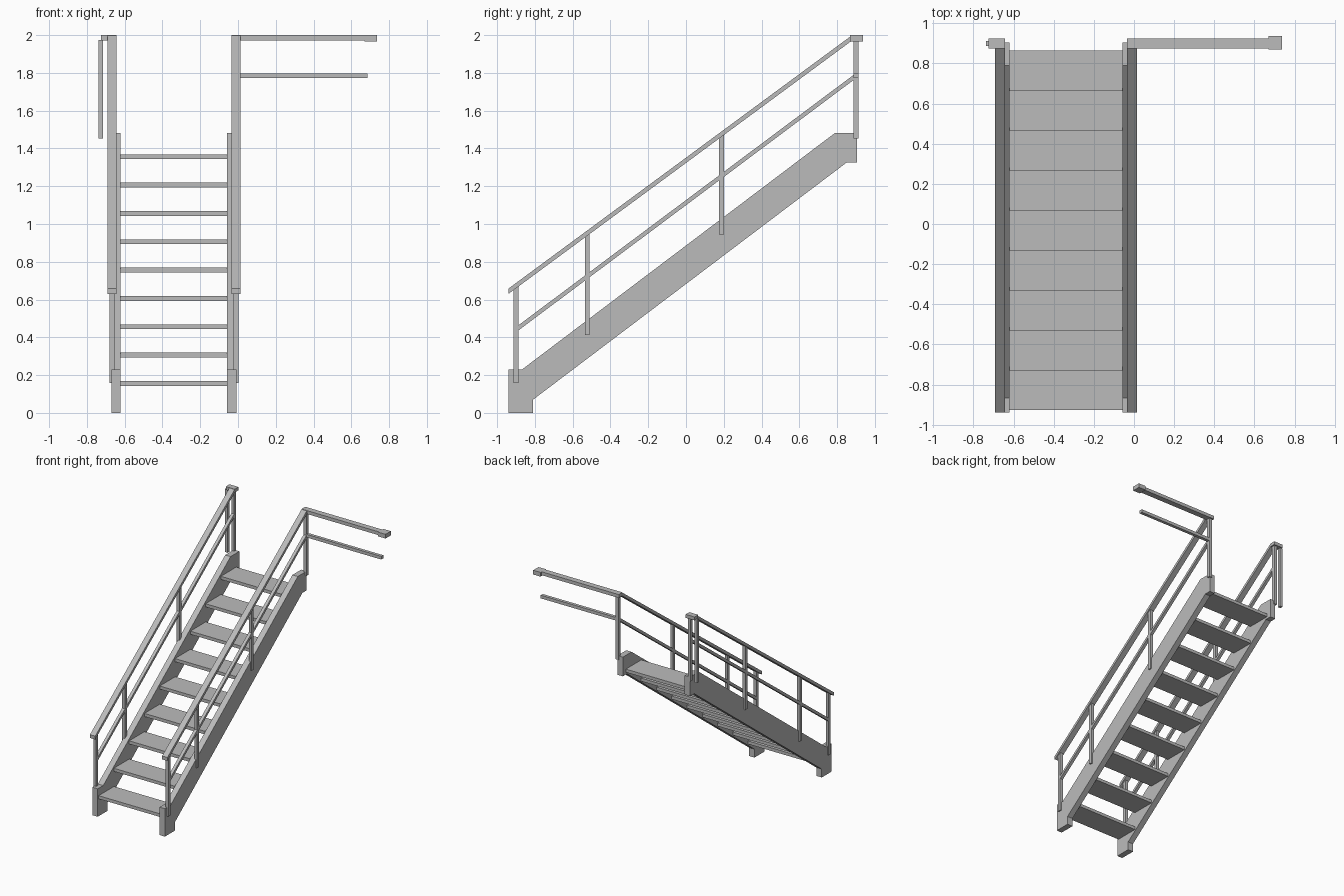
import bpy
import bmesh
from mathutils import Vector

cube = bpy.data.objects.get("Cube")
if cube:
    bpy.data.objects.remove(cube, do_unlink=True)

# One painted steel colour
steel = bpy.data.materials.new("grey_steel")
steel.use_nodes = True
colour = (0.5, 0.5, 0.5, 1)
steel.diffuse_color = colour
steel.node_tree.nodes["Principled BSDF"].inputs["Base Color"].default_value = colour


def extrude_x(name, profile, x0, x1):
    """Extrude a (y, z) outline between two x positions."""
    bm = bmesh.new()
    face = bm.faces.new([bm.verts.new((x0, y, z)) for y, z in profile])
    grown = bmesh.ops.extrude_face_region(bm, geom=[face])["geom"]
    verts = [v for v in grown if isinstance(v, bmesh.types.BMVert)]
    bmesh.ops.translate(bm, vec=Vector((x1 - x0, 0, 0)), verts=verts)
    bmesh.ops.recalc_face_normals(bm, faces=bm.faces[:])
    mesh = bpy.data.meshes.new(name)
    bm.to_mesh(mesh)
    bm.free()
    mesh.materials.append(steel)
    obj = bpy.data.objects.new(name, mesh)
    bpy.context.collection.objects.link(obj)
    return obj


def box(name, x0, x1, y0, y1, z0, z1):
    return extrude_x(name, [(y0, z0), (y1, z0), (y1, z1), (y0, z1)], x0, x1)


def sloped_bar(name, x, width, start, end, height):
    """Bar with plumb-cut ends; start and end lie on its top edge."""
    (y0, z0), (y1, z1) = start, end
    outline = [(y0, z0 - height), (y1, z1 - height), (y1, z1), (y0, z0)]
    return extrude_x(name, outline, x - width / 2, x + width / 2)


CENTRE = -0.339      # middle of the flight in x
INNER, OUTER = 0.282, 0.331
POST, RAIL = 0.026, 0.048
RAIL_X = 0.329
TOP_Y = 0.899

# Treads
RISE, GOING = 0.15, 0.199
for i in range(9):
    y, z = -0.928 + GOING * i, 0.143 + RISE * i
    box(f"tread_{i + 1}", CENTRE - INNER, CENTRE + INNER, y, y + 0.2, z, z + 0.026)

stringer_outline = [
    (-0.94, 0), (-0.811, 0), (-0.811, 0.069), (0.85, 1.325),
    (0.904, 1.325), (0.904, 1.483), (0.79, 1.483), (-0.868, 0.23), (-0.94, 0.23)]

# Post position along the flight, foot height and head height
posts = [(-0.899, 0.157, 0.672), (-0.523, 0.413, 0.948),
         (0.187, 0.945, 1.47), (TOP_Y, 1.453, 1.975)]

# Matching stringer, posts and sloping rails on each side
for side, sign in (("right", -1), ("left", 1)):
    a, b = sorted((CENTRE + sign * INNER, CENTRE + sign * OUTER))
    extrude_x(f"{side}_stringer", stringer_outline, a, b)
    x = CENTRE + sign * RAIL_X
    h = POST / 2
    for n, (y, foot, head) in enumerate(posts):
        box(f"{side}_post_{n + 1}", x - h, x + h, y - h, y + h, foot, head)
    sloped_bar(f"{side}_handrail", x, RAIL, (-0.94, 0.658), (0.88, 2.0), 0.028)
    sloped_bar(f"{side}_mid_rail", x, POST, (-0.895, 0.458), (TOP_Y, 1.798), 0.027)

# Level landing rail running out on the left, with its end block
box("landing_handrail", CENTRE + RAIL_X - RAIL / 2, 0.675, 0.876, 0.924, 1.972, 2.0)
box("landing_rail_end_block", 0.67, 0.737, 0.869, 0.938, 1.965, 2.0)
box("landing_mid_rail", CENTRE + RAIL_X, 0.686, TOP_Y - POST / 2, TOP_Y + POST / 2, 1.772, 1.798)

# Short return on the right, with a second post
box("return_handrail", -0.725, CENTRE - RAIL_X + RAIL / 2, 0.876, 0.924, 1.972, 2.0)
box("return_post", -0.738, -0.714, TOP_Y - POST / 2, TOP_Y + POST / 2, 1.453, 1.975)
